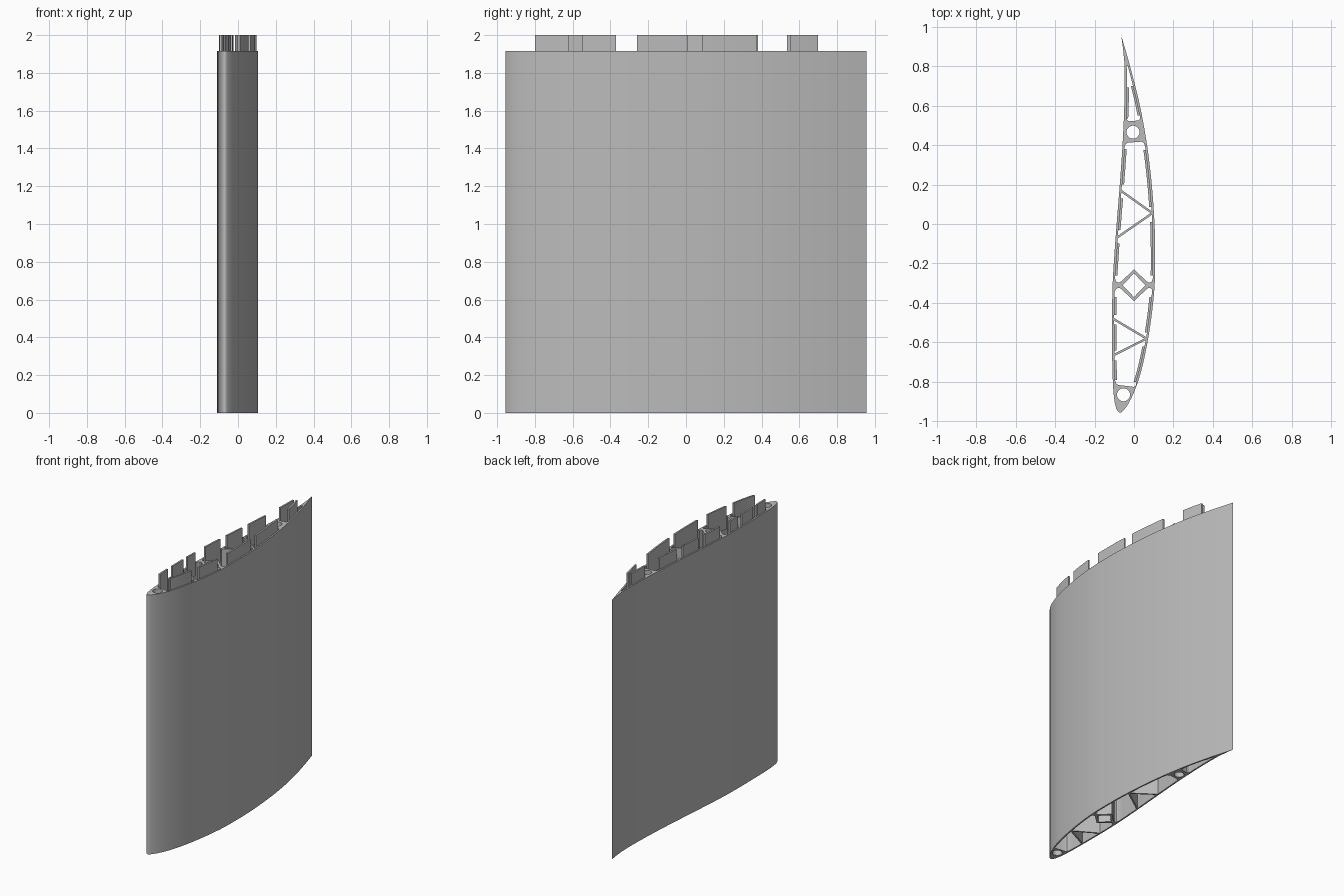
import bpy, bmesh, math
from mathutils import Vector

if "Cube" in bpy.data.objects:
    bpy.data.objects.remove(bpy.data.objects["Cube"], do_unlink=True)

grey = bpy.data.materials.new("light grey plastic")
grey.use_nodes = True
grey.diffuse_color = (0.5, 0.5, 0.5, 1)
grey.node_tree.nodes["Principled BSDF"].inputs["Base Color"].default_value = (0.5, 0.5, 0.5, 1)

HALF = 0.955       # half the chord
TOP = 1.915        # top of the wing panel
SKIN = 0.011       # wall thickness
CENTRE = -0.31     # main spar position

# Airfoil stations: y, left x, right x
STATIONS = [
    (-HALF, -.07, -.07), (-.94, -.087, -.05), (-.9, -.098, -.023), (-.85, -.104, .001),
    (-.75, -.109, .035), (-.6, -.111, .068), (-.45, -.111, .091), (-.3, -.108, .105),
    (-.15, -.099, .107), (0, -.088, .104), (.2, -.072, .09), (.4, -.058, .066),
    (.6, -.049, .03), (.75, -.047, -.007), (.85, -.051, -.034), (HALF, -.065, -.065)]


def chord(y):
    return math.sqrt(max(0, y + HALF) / (2 * HALF))


def skin_x(y, side, depth=0.0):
    """x of the skin at y, moved inward by depth; side is -1 left, 1 right."""
    col = 1 if side < 0 else 2
    s = [chord(st[0]) for st in STATIONS]
    x = [st[col] for st in STATIONS]
    p, last = chord(y), len(s) - 1
    i = max(k for k in range(last) if k == 0 or s[k] <= p + 1e-9)

    def slope(k):
        a, b = max(k - 1, 0), min(k + 1, last)
        return (x[b] - x[a]) / (s[b] - s[a])
    h = s[i + 1] - s[i]
    t = (p - s[i]) / h
    value = ((2*t**3 - 3*t**2 + 1) * x[i] + (t**3 - 2*t**2 + t) * h * slope(i)
             + (3*t**2 - 2*t**3) * x[i + 1] + (t**3 - t**2) * h * slope(i + 1))
    return value - side * depth


def wall(y0, y1, side, depth, n=16):
    ys = [y0 + (y1 - y0) * k / n for k in range(n + 1)]
    return [(skin_x(y, side, depth), y) for y in ys]


def circle(cx, cy, r, n=32):
    return [(cx + r * math.cos(math.tau * k / n), cy + r * math.sin(math.tau * k / n))
            for k in range(n)]


def extrude(name, loops, z0, z1):
    """Fill the loops (later ones are holes) and extrude from z0 to z1."""
    curve = bpy.data.curves.new(name, 'CURVE')
    curve.dimensions = '2D'
    curve.fill_mode = 'BOTH'
    curve.extrude = (z1 - z0) / 2
    for loop in loops:
        spline = curve.splines.new('POLY')
        spline.points.add(len(loop) - 1)
        for point, (x, y) in zip(spline.points, loop):
            point.co = (x, y, 0, 1)
        spline.use_cyclic_u = True
    helper = bpy.data.objects.new(name, curve)
    bpy.context.collection.objects.link(helper)
    graph = bpy.context.evaluated_depsgraph_get()
    mesh = bpy.data.meshes.new_from_object(helper.evaluated_get(graph))
    bpy.data.objects.remove(helper, do_unlink=True)
    bm = bmesh.new()
    bm.from_mesh(mesh)
    bmesh.ops.remove_doubles(bm, verts=bm.verts, dist=1e-5)
    bmesh.ops.translate(bm, verts=bm.verts, vec=(0, 0, (z0 + z1) / 2))
    bmesh.ops.recalc_face_normals(bm, faces=bm.faces)
    bm.to_mesh(mesh)
    bm.free()
    mesh.materials.clear()
    mesh.materials.append(grey)
    mesh.shade_smooth()
    mesh.set_sharp_from_angle(angle=math.radians(30))
    obj = bpy.data.objects.new(name, mesh)
    bpy.context.collection.objects.link(obj)
    return obj


# Outer skin loop, up the right side and down the left
N = 56
ys = [-HALF + 2 * HALF * (k / N) ** 2 for k in range(N + 1)]
outline = [(skin_x(y, 1), y) for y in ys] + [(skin_x(y, -1), y) for y in ys[-2:0:-1]]


def cavity(y0, y1, top, bottom):
    """Hollow between the walls; top runs right to left, bottom left to right."""
    return wall(y0, y1, 1, SKIN) + top + wall(y1, y0, -1, SKIN) + bottom


# Rounded lobes beside the diamond spar: upper edge of the spar, left to right
lobe = [(-.091, .02), (-.083, .014), (-.073, .014), (-.065, .019)]
spar_top = lobe + [(0, .08)] + [(-x, y) for x, y in reversed(lobe)]
above = [(x, CENTRE + y) for x, y in spar_top]
below = [(x, CENTRE - y) for x, y in reversed(spar_top)]
diamond = [(0, CENTRE + .06), (.058, CENTRE), (0, CENTRE - .06), (-.058, CENTRE)]

front_cavity = cavity(-.79, -.345, below, [(-.09, -.808), (-.08, -.815), (0, -.825), (.01, -.818)])
middle_cavity = cavity(-.275, .39, [(.05, .41), (.038, .417), (-.03, .412), (-.042, .405)], above)
rear_cavity = cavity(.54, .8, [], [(-.034, .525), (-.025, .52), (.02, .524), (.03, .53)])

extrude("wing_panel", [outline, front_cavity, middle_cavity, rear_cavity, diamond,
                       circle(-.053, -.865, .033), circle(-.005, .465, .033)], 0, TOP)


# Zigzag webs bracing the skin
def web(name, a, b, width=.011):
    a, b = Vector(a), Vector(b)
    d = (b - a).normalized()
    n = Vector((-d.y, d.x)) * width / 2
    extrude(name, [[tuple(p) for p in (a - n, b - n, b + n, a + n)]], 0, TOP)


for name, lower, middle, upper in (("front", -.665, -.58, -.48), ("rear", -.07, .055, .17)):
    peak = (skin_x(middle, 1, .008), middle)
    for part, y in (("lower", lower), ("upper", upper)):
        web(f"{name}_{part}_web", (skin_x(y, -1, .006), y), peak)

# Joining tabs that follow the inside of the skin and stand above it
TABS = {
    -1: [(-.79, -.69), (-.64, -.51), (-.46, -.37), (-.26, -.1), (-.03, .13), (.2, .38), (.535, .69)],
    1: [(-.8, -.62), (-.55, -.37), (-.26, .01), (.085, .375), (.55, .7)]}
for side, spans in TABS.items():
    for k, (y0, y1) in enumerate(spans, 1):
        strip = wall(y0, y1, side, SKIN - .001, 6) + wall(y1, y0, side, .022, 6)
        extrude(f"{'left' if side > 0 else 'right'}_tab_{k}", [strip], TOP - .085, 2.0)
